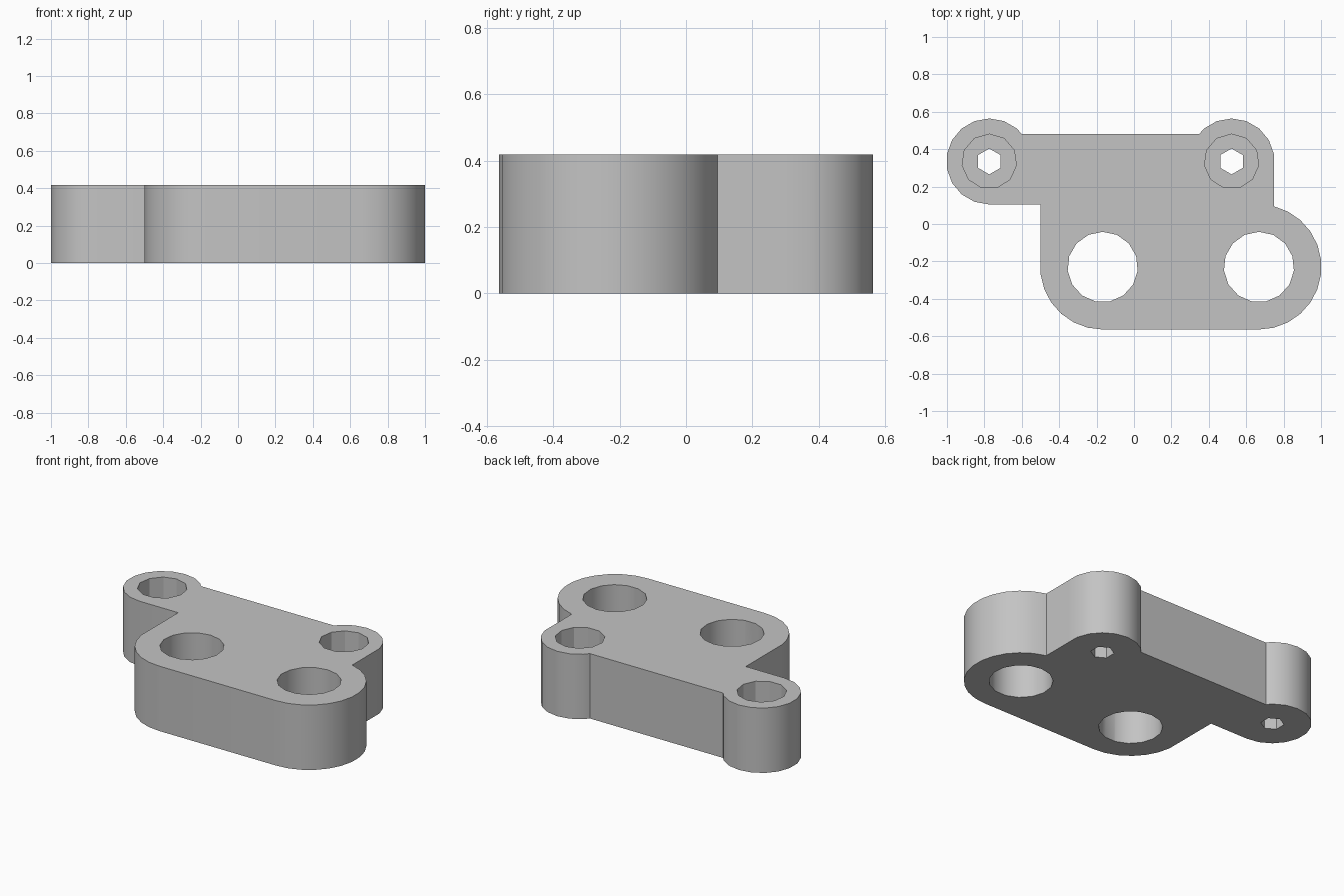
import bpy, bmesh
from math import radians, cos, sin
from mathutils import Vector

cube = bpy.data.objects.get("Cube")
if cube:
    bpy.data.objects.remove(cube, do_unlink=True)

HEIGHT = 0.418
BOSS_R, LOBE_R = 0.2298, 0.3343
BOSS_L, BOSS_R_C = Vector((-0.7737, 0.3343)), Vector((0.5217, 0.3343))
LOBE_L, LOBE_R_C = Vector((-0.1674, -0.2298)), Vector((0.668, -0.2298))
EDGE_Y = 0.4806

grey = bpy.data.materials.new("light grey")
grey.use_nodes = True
grey.diffuse_color = (0.55, 0.55, 0.55, 1)
grey.node_tree.nodes["Principled BSDF"].inputs["Base Color"].default_value = (0.55, 0.55, 0.55, 1)


def arc(centre, radius, sides, start, end):
    """Corners of a regular polygon, one corner at +y, between two angles."""
    points = []
    for k in range(-sides, sides + 1):
        angle = 90 + 360 * k / sides
        if start <= angle <= end:
            a = radians(angle)
            points.append(centre + radius * Vector((cos(a), sin(a))))
    return points


def prism(name, points, bottom, top):
    bm = bmesh.new()
    face = bm.faces.new([bm.verts.new((p.x, p.y, bottom)) for p in points])
    side = bmesh.ops.extrude_face_region(bm, geom=[face])["geom"]
    moved = [v for v in side if isinstance(v, bmesh.types.BMVert)]
    bmesh.ops.translate(bm, verts=moved, vec=(0, 0, top - bottom))
    bmesh.ops.recalc_face_normals(bm, faces=bm.faces)
    mesh = bpy.data.meshes.new(name)
    bm.to_mesh(mesh)
    bm.free()
    mesh.materials.append(grey)
    obj = bpy.data.objects.new(name, mesh)
    bpy.context.collection.objects.link(obj)
    return obj


# Outline: two large front lobes, two small rear bosses, straight sides between
inset = 0.1728
outline = arc(LOBE_L, LOBE_R, 26, 170, 271)
outline += arc(LOBE_R_C, LOBE_R, 26, -91, 77)
outline += arc(BOSS_R_C, BOSS_R, 18, -11, 131)
outline += [Vector((BOSS_R_C.x - inset, EDGE_Y)), Vector((BOSS_L.x + inset, EDGE_Y))]
outline += arc(BOSS_L, BOSS_R, 18, 49, 271)
outline.append(Vector((outline[0].x, BOSS_L.y - BOSS_R)))
plate = prism("bracket_plate", outline, 0, HEIGHT)


def drill(centre, radius, sides, bottom):
    cutter = prism("hole_cutter", arc(centre, radius, sides, 0, 359.9), bottom, HEIGHT + 0.1)
    cutter.hide_render = True
    mod = plate.modifiers.new("hole", 'BOOLEAN')
    mod.operation, mod.solver, mod.object = 'DIFFERENCE', 'EXACT', cutter
    bpy.context.view_layer.objects.active = plate
    bpy.ops.object.modifier_apply(modifier=mod.name)
    bpy.data.objects.remove(cutter, do_unlink=True)


# Large through holes
for centre in (LOBE_L, LOBE_R_C):
    drill(centre, 0.188, 15, -0.1)

# Counterbored screw holes
for centre in (BOSS_L, BOSS_R_C):
    drill(centre, 0.1463, 11, 0.146)
    drill(centre, 0.069, 6, -0.1)

bpy.ops.object.select_all(action='DESELECT')
plate.select_set(True)
bpy.context.view_layer.objects.active = plate
bpy.ops.object.shade_smooth_by_angle(angle=radians(30))
